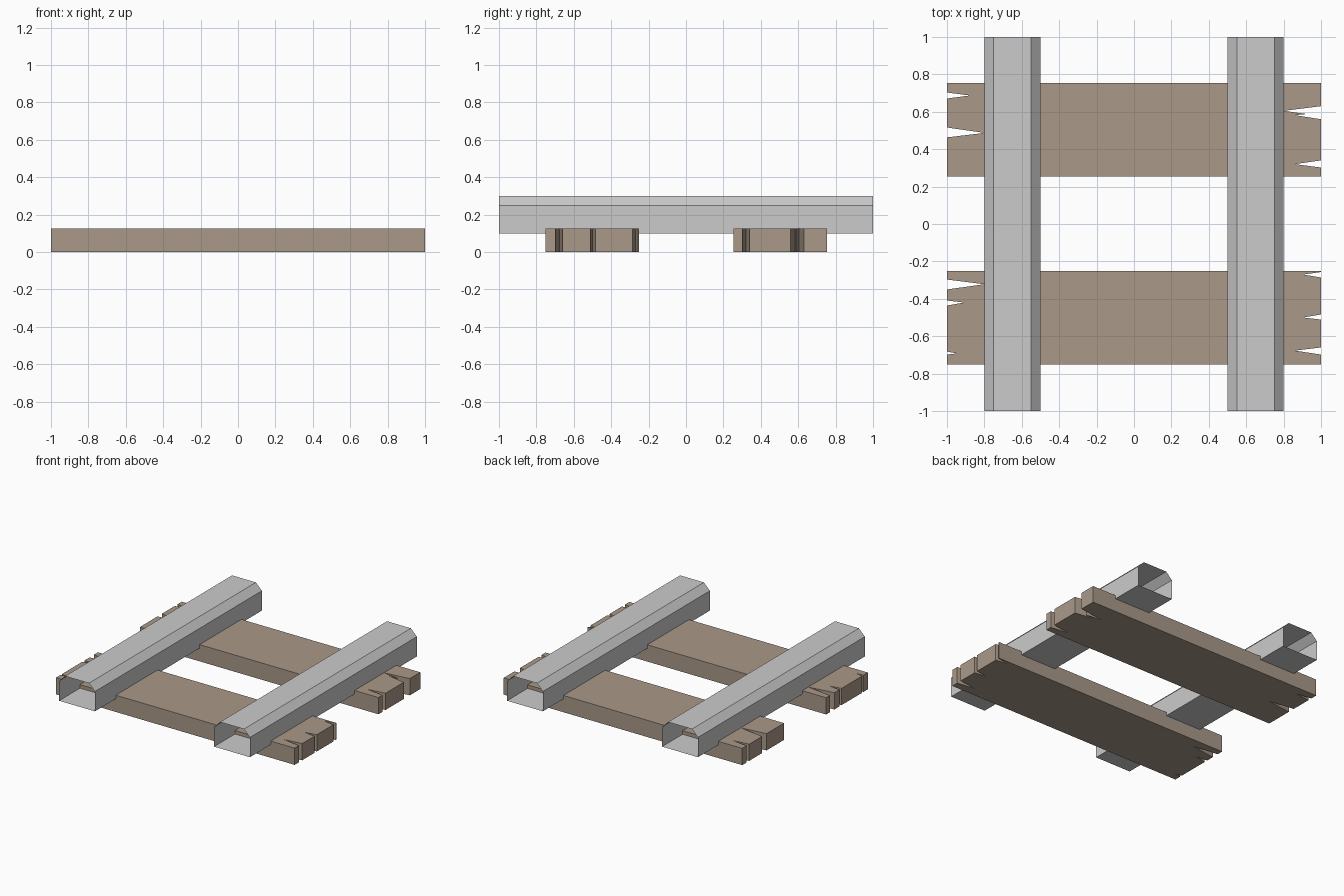
import bpy, bmesh

if "Cube" in bpy.data.objects:
    bpy.data.objects.remove(bpy.data.objects["Cube"])

wood = bpy.data.materials.new("wood")
wood.diffuse_color = (0.40, 0.32, 0.25, 1)
wood.use_nodes = True
wood.node_tree.nodes["Principled BSDF"].inputs["Base Color"].default_value = wood.diffuse_color


def make_object(name, bm, mat=None):
    bmesh.ops.recalc_face_normals(bm, faces=bm.faces)
    me = bpy.data.meshes.new(name)
    bm.to_mesh(me)
    bm.free()
    ob = bpy.data.objects.new(name, me)
    bpy.context.collection.objects.link(ob)
    if mat:
        me.materials.append(mat)
    return ob


def extrude(name, points, vector, capped, mat=None):
    """Sweep a closed outline along a vector, with or without end caps."""
    bm = bmesh.new()
    a = [bm.verts.new(p) for p in points]
    b = [bm.verts.new([c + d for c, d in zip(p, vector)]) for p in points]
    n = len(points)
    for i in range(n):
        j = (i + 1) % n
        bm.faces.new((a[i], a[j], b[j], b[i]))
    if capped:
        bm.faces.new(a[::-1])
        bm.faces.new(b)
    return make_object(name, bm, mat)


def sleeper(name, y0, y1, right, left, height=0.127):
    """Plank with splits cut into both ends; splits run upward on the right, downward on the left."""
    outline = [(-1, y0), (1, y0)] + right + [(1, y1), (-1, y1)] + left
    return extrude(name, [(x, y, 0) for x, y in outline], (0, 0, height), True, wood)


def split(side, start, tip_x, tip_y, end):
    return [(side, start), (tip_x, tip_y), (side, end)]


# wooden sleepers with cracked ends
sleeper("back_sleeper", 0.254, 0.755,
        split(1, 0.302, 0.86, 0.32, 0.34)
        + [(1, 0.56), (0.86, 0.582), (0.925, 0.588), (0.80, 0.605), (1, 0.63)],
        split(-1, 0.703, -0.877, 0.687, 0.671)
        + split(-1, 0.516, -0.80, 0.487, 0.463))
sleeper("front_sleeper", -0.75, -0.25,
        split(1, -0.698, 0.86, -0.677, -0.66)
        + split(1, -0.511, 0.904, -0.50, -0.484)
        + split(1, -0.286, 0.904, -0.27, -0.257),
        split(-1, -0.297, -0.80, -0.322, -0.35)
        + split(-1, -0.409, -0.909, -0.42, -0.436)
        + split(-1, -0.682, -0.947, -0.692, -0.698))

# hollow open-ended rails with bevelled top edges
profile = [(-0.15, 0.10), (0.15, 0.10), (0.15, 0.25),
           (0.10, 0.30), (-0.10, 0.30), (-0.15, 0.25)]
for name, cx in (("left_rail", -0.65), ("right_rail", 0.65)):
    extrude(name, [(cx + x, -1, z) for x, z in profile], (0, 2, 0), False)
